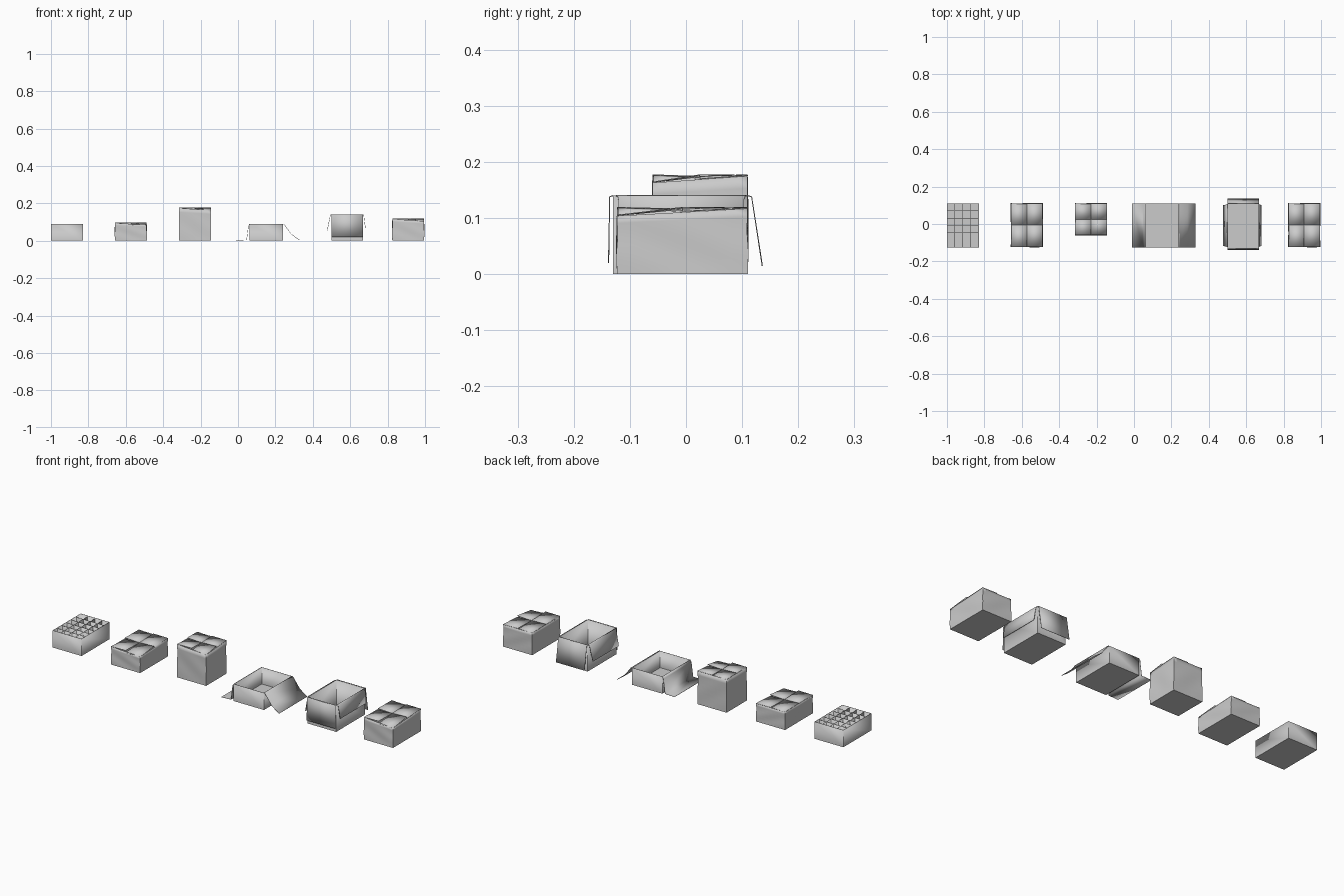
import bpy, bmesh, math
from mathutils import Vector

cube = bpy.data.objects.get("Cube")
if cube:
    bpy.data.objects.remove(cube, do_unlink=True)

card = bpy.data.materials.new("grey cardboard")
card.use_nodes = True
GREY = (0.6, 0.6, 0.6, 1)
card.diffuse_color = GREY
card.node_tree.nodes["Principled BSDF"].inputs["Base Color"].default_value = GREY

WALL = 0.003


def finish(name, bm, thickness=WALL, offset=-1):
    bmesh.ops.recalc_face_normals(bm, faces=bm.faces)
    mesh = bpy.data.meshes.new(name)
    bm.to_mesh(mesh)
    bm.free()
    mesh.materials.append(card)
    obj = bpy.data.objects.new(name, mesh)
    bpy.context.collection.objects.link(obj)
    solid = obj.modifiers.new("card thickness", "SOLIDIFY")
    solid.thickness, solid.offset = thickness, offset
    bpy.ops.object.select_all(action="DESELECT")
    obj.select_set(True)
    bpy.context.view_layer.objects.active = obj
    bpy.ops.object.shade_smooth_by_angle(angle=math.radians(30))
    return obj


def tray(name, x0, x1, y0, y1, h, dip=0, wobble=0):
    """Open box; its front left top corner sags by dip, its walls ripple by wobble."""
    bm = bmesh.new()
    bmesh.ops.create_cube(bm, size=1)
    if wobble:
        bmesh.ops.subdivide_edges(bm, edges=bm.edges, cuts=7, use_grid_fill=True)
    for v in bm.verts:
        v.co += Vector((0.5, 0.5, 0.5))
    bm.normal_update()
    top = [f for f in bm.faces if f.normal.z > 0.9]
    bmesh.ops.delete(bm, geom=top, context="FACES")
    for v in bm.verts:
        u, w, t = v.co
        wave = wobble * math.sin(math.pi * t)
        side_x = (u > 0.99) - (u < 0.01)
        side_y = (w > 0.99) - (w < 0.01)
        v.co = (x0 + u * (x1 - x0) + side_x * wave * math.sin(7 * w + 5 * t),
                y0 + w * (y1 - y0) + side_y * wave * math.sin(6 * u + 7 * t),
                t * (h - dip * u * (1 - w)))
    return finish(name, bm)


def strip(name, profile, a, b, axis="y", taper=0):
    """Bent card flap: a profile of (out, z) points swept from a to b along an axis."""
    bm = bmesh.new()
    rows = []
    for i, (p, z) in enumerate(profile):
        inset = taper * i / (len(profile) - 1)
        ends = (a + inset, b - inset)
        rows.append([bm.verts.new((p, e, z) if axis == "y" else (e, p, z)) for e in ends])
    for r, s in zip(rows, rows[1:]):
        bm.faces.new((r[0], r[1], s[1], s[0]))
    return finish(name, bm, 0.002, 0)


def closed_box(name, x0, x1, y0, y1, h, dip):
    """Box whose four flaps are tucked under each other in a pinwheel."""
    tray(name + "_body", x0, x1, y0, y1, h - 0.003, dip, 0.0015)
    cx, cy = (x0 + x1) / 2, (y0 + y1) / 2
    hx, hy = (x1 - x0) / 2, (y1 - y0) / 2
    for i, (sx, sy) in enumerate(((-1, 1), (1, 1), (1, -1), (-1, -1))):
        sag = dip if (sx, sy) == (1, -1) else 0
        along_x = i % 2 == 0
        high, low = h, h - 0.007
        side_x = (cx + sx * hx, cy, high if along_x else low - sag / 2)
        side_y = (cx, cy + sy * hy, low - sag / 2 if along_x else high)
        corner = (cx + sx * hx, cy + sy * hy, h - 0.001 - sag)
        middle = (cx, cy, h - 0.003)
        bm = bmesh.new()
        loop = [bm.verts.new(p) for p in (middle, side_x, corner, side_y)]
        bm.faces.new((loop[0], loop[1], loop[2]))
        bm.faces.new((loop[0], loop[2], loop[3]))
        finish(f"{name}_top_flap_{i + 1}", bm, 0.002, -1)


# Crate with a grid of bottle dividers
CX0, CX1, CY0, CY1 = -1.0, -0.83, -0.125, 0.11
tray("crate_body", CX0, CX1, CY0, CY1, 0.09)
for i in range(1, 4):
    x = CX0 + (CX1 - CX0) * i / 4
    strip(f"crate_long_divider_{i}", [(x, 0.003), (x, 0.086)], CY0 + WALL, CY1 - WALL)
for i in range(1, 6):
    y = CY0 + (CY1 - CY0) * i / 6
    strip(f"crate_cross_divider_{i}", [(y, 0.003), (y, 0.086)], CX0 + WALL, CX1 - WALL, "x")

# Closed boxes
closed_box("low_box", -0.658, -0.488, -0.123, 0.11, 0.098, 0.01)
closed_box("tall_box", -0.315, -0.145, -0.06, 0.11, 0.178, 0.012)
closed_box("medium_box", 0.825, 0.995, -0.123, 0.11, 0.12, 0.013)

# Low open box with two long flaps spread on the ground
tray("spread_box_body", 0.062, 0.24, -0.125, 0.11, 0.09)
strip("spread_box_right_flap", [(0.062, 0.09), (0.056, 0.08), (0.046, 0.004), (-0.01, 0.002)],
      -0.125, 0.11)
strip("spread_box_left_flap", [(0.24, 0.09), (0.246, 0.088), (0.285, 0.035), (0.328, 0.004)],
      -0.125, 0.11)

# Deep open box with four flaps hanging outside
tray("deep_box_body", 0.5, 0.667, -0.13, 0.11, 0.14)
strip("deep_box_right_flap", [(0.5, 0.14), (0.494, 0.138), (0.477, 0.055)], -0.125, 0.108, "y", 0.008)
strip("deep_box_left_flap", [(0.667, 0.14), (0.672, 0.138), (0.681, 0.068)], -0.125, 0.108, "y", 0.008)
strip("deep_box_front_flap", [(-0.13, 0.14), (-0.136, 0.138), (-0.138, 0.02)], 0.5, 0.667, "x")
strip("deep_box_back_flap", [(0.11, 0.14), (0.117, 0.138), (0.136, 0.015)], 0.5, 0.667, "x")
